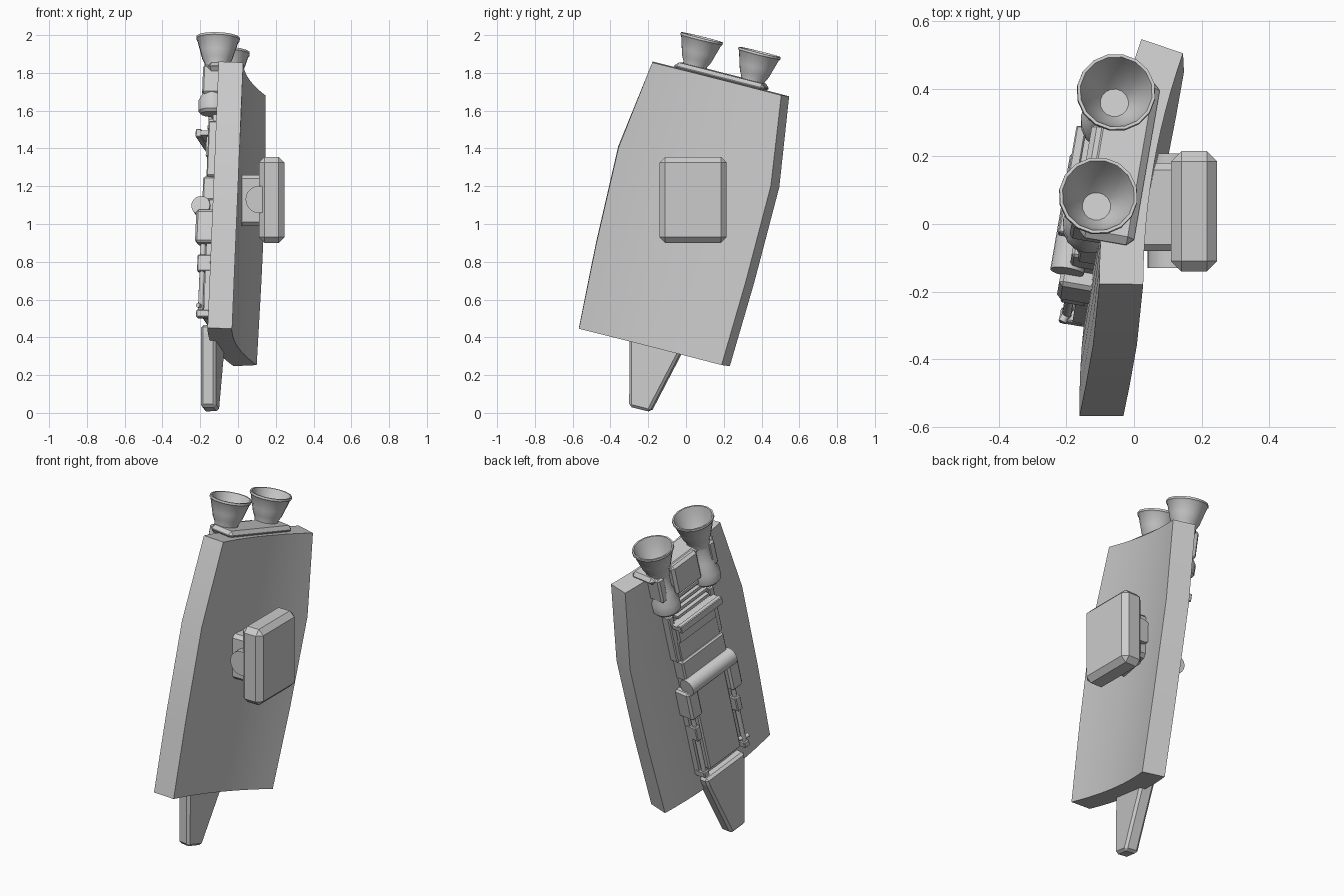
import bpy
import bmesh
from math import radians, cos, sin, pi
from mathutils import Matrix, Vector

cube = bpy.data.objects.get("Cube")
if cube:
    bpy.data.objects.remove(cube, do_unlink=True)

grey = bpy.data.materials.new("light grey")
grey.use_nodes = True
COLOUR = (0.6, 0.6, 0.6, 1)
grey.diffuse_color = COLOUR
grey.node_tree.nodes["Principled BSDF"].inputs["Base Color"].default_value = COLOUR

# Tilted frame of the plate: u across, n outward, v up, origin on the outer face
v_axis = Vector((0.04, 0.24, 0.97)).normalized()
u_axis = Vector((0.165, 0.957, -0.24))
u_axis = (u_axis - v_axis * u_axis.dot(v_axis)).normalized()
n_axis = v_axis.cross(u_axis)
FRAME = Matrix((u_axis, n_axis, v_axis)).transposed().to_4x4()
FRAME.translation = (-0.10, 0.014, 1.057)
WORLD = Matrix.Identity(4)


def make(name, bm, frame=FRAME, bevel=0, smooth=None):
    bmesh.ops.recalc_face_normals(bm, faces=bm.faces)
    mesh = bpy.data.meshes.new(name)
    bm.to_mesh(mesh)
    bm.free()
    mesh.materials.append(grey)
    obj = bpy.data.objects.new(name, mesh)
    bpy.context.collection.objects.link(obj)
    obj.matrix_world = frame
    if bevel:
        mod = obj.modifiers.new("bevel", 'BEVEL')
        mod.width = bevel
        mod.segments = 1
    if smooth:
        bpy.ops.object.select_all(action='DESELECT')
        obj.select_set(True)
        bpy.context.view_layer.objects.active = obj
        bpy.ops.object.shade_smooth_by_angle(angle=radians(smooth))
    return obj


def box(name, xs, ys, zs, bevel=0, frame=FRAME):
    bm = bmesh.new()
    bmesh.ops.create_cube(bm, size=1)
    for vert in bm.verts:
        vert.co = [a + (b - a) * (c + 0.5) for (a, b), c in zip((xs, ys, zs), vert.co)]
    return make(name, bm, frame, bevel)


def lathe(name, profile, axis_point, sides=16):
    # Revolve (radius, height) pairs around the v direction
    bm = bmesh.new()
    verts = [bm.verts.new((r, 0, h)) for r, h in profile]
    edges = [bm.edges.new(pair) for pair in zip(verts, verts[1:])]
    bmesh.ops.spin(bm, geom=verts + edges, cent=(0, 0, 0), axis=(0, 0, 1),
                   angle=2 * pi, steps=sides, use_duplicate=False)
    bmesh.ops.remove_doubles(bm, verts=bm.verts, dist=0.0005)
    bmesh.ops.translate(bm, verts=bm.verts, vec=axis_point)
    return make(name, bm, smooth=35)


def rod(name, radius, start, end, frame=FRAME, sides=20):
    a, b = Vector(start), Vector(end)
    turn = (b - a).to_track_quat('Z', 'Y').to_matrix().to_4x4()
    bm = bmesh.new()
    bmesh.ops.create_cone(bm, cap_ends=True, segments=sides, radius1=radius, radius2=radius,
                          depth=(b - a).length, matrix=Matrix.Translation((a + b) / 2) @ turn)
    return make(name, bm, frame, smooth=35)


# Curved main plate, bulging outward
ROWS = [(-0.73, 0.418), (-0.27, 0.438), (0.254, 0.446), (0.733, 0.378)]
COLUMNS = 12
THICKNESS = 0.13
bm = bmesh.new()
layers = []
for depth in (0, THICKNESS):
    grid = []
    for v, half in ROWS:
        row = []
        for i in range(COLUMNS + 1):
            u = half * (2 * i / COLUMNS - 1)
            normal = Vector((0.43 * u, 1, 0)).normalized()
            row.append(bm.verts.new(Vector((u, -0.215 * u * u, v)) - normal * depth))
        grid.append(row)
    layers.append(grid)
    for low, high in zip(grid, grid[1:]):
        for i in range(COLUMNS):
            bm.faces.new((low[i], high[i], high[i + 1], low[i + 1]))
rims = []
for grid in layers:
    rims.append(grid[0] + [r[-1] for r in grid[1:-1]] + grid[-1][::-1]
                + [r[0] for r in grid[-2:0:-1]])
outer, inner = rims
for i in range(len(outer)):
    j = (i + 1) % len(outer)
    bm.faces.new((outer[i], outer[j], inner[j], inner[i]))
make("main_plate", bm, smooth=9)

# Bottom fin, tapering downward
bm = bmesh.new()
outline = [(-0.155, -0.645), (0.155, -0.645), (0.15, -0.69), (0.057, -1.07), (-0.057, -1.07),
           (-0.15, -0.69)]
face = bm.faces.new([bm.verts.new((u, -0.035, v)) for u, v in outline])
raised = bmesh.ops.extrude_face_region(bm, geom=[face])["geom"]
bmesh.ops.translate(bm, verts=[g for g in raised if isinstance(g, bmesh.types.BMVert)],
                    vec=(0, 0.082, 0))
make("bottom_fin", bm, bevel=0.014)

# Engines: nozzle, chamber and side block on both sides
NOZZLE = [(0.0, 0.74), (0.064, 0.74), (0.066, 0.775), (0.08, 0.80), (0.092, 0.84), (0.11, 0.9),
          (0.117, 0.908), (0.116, 0.92), (0.107, 0.92), (0.1, 0.9), (0.075, 0.83),
          (0.042, 0.785), (0.0, 0.785)]
CHAMBER = [(0.0, 0.5), (0.065, 0.5), (0.078, 0.515), (0.08, 0.57), (0.064, 0.6), (0.062, 0.635),
           (0.052, 0.65), (0.052, 0.76), (0.0, 0.76)]
for side, label in ((1, "rear"), (-1, "front")):
    lathe(label + "_nozzle", NOZZLE, (side * 0.16, 0.016, 0))
    lathe(label + "_chamber", CHAMBER, (side * 0.16, 0.027, 0))
    box(label + "_engine_block", (side * 0.2 - 0.025, side * 0.2 + 0.025), (-0.03, 0.08),
        (0.6, 0.755), 0.01)
box("engine_platform", (-0.25, 0.25), (-0.11, 0.055), (0.72, 0.765), 0.02)
box("engine_housing", (-0.1, 0.1), (-0.02, 0.07), (0.57, 0.76), 0.015)

# Central equipment column
box("column_base", (-0.16, 0.16), (-0.03, 0.025), (-0.6, 0.57))
for i in range(4):
    v = 0.43 + i * 0.035
    box("cooling_rib", (-0.125, 0.125), (0, 0.06 - i * 0.006), (v, v + 0.018))
box("upper_slat", (-0.165, 0.165), (0.03, 0.105), (0.385, 0.41))
box("slat_lip", (-0.165, 0.165), (0.085, 0.115), (0.375, 0.42), 0.004)
box("slat_support", (-0.14, 0.14), (0, 0.06), (0.28, 0.4))
box("upper_block", (-0.155, 0.155), (-0.02, 0.05), (0.14, 0.29), 0.008)
box("middle_block", (-0.165, 0.165), (-0.02, 0.065), (0.03, 0.16), 0.008)
rod("cross_cylinder", 0.05, (-0.175, 0.07, 0), (0.175, 0.07, 0))
box("long_panel", (-0.125, 0.125), (-0.02, 0.058), (-0.59, -0.03), 0.008)
for side, label in ((1, "rear"), (-1, "front")):
    s = side * 0.16
    box(label + "_upper_rail", (s - 0.02, s + 0.02), (-0.03, 0.045), (0.16, 0.46), 0.006)
    box(label + "_side_box", (s - 0.05, s + 0.035), (-0.03, 0.088), (-0.21, -0.03), 0.012)
    box(label + "_lower_rail", (s - 0.018, s + 0.018), (-0.03, 0.03), (-0.61, -0.2))
    rod(label + "_lower_rod", 0.014, (s, 0.05, -0.58), (s, 0.05, -0.2), sides=12)
    box(label + "_rod_clamp", (s - 0.02, s + 0.02), (0, 0.075), (-0.36, -0.27), 0.005)
    box(label + "_rod_foot", (s - 0.02, s + 0.02), (0, 0.07), (-0.61, -0.57), 0.005)
rod("corner_peg", 0.012, (-0.13, 0.04, -0.55), (-0.19, 0.06, -0.55), sides=12)

# Inner side pod on its hinge
box("side_pod", (0.11, 0.245), (-0.14, 0.215), (0.9, 1.355), 0.03, WORLD)
box("pod_bracket", (0.0, 0.13), (-0.08, 0.18), (0.99, 1.26), 0.02, WORLD)
rod("pod_hinge", 0.072, (0.112, -0.13, 1.13), (0.112, 0.208, 1.13), WORLD)
